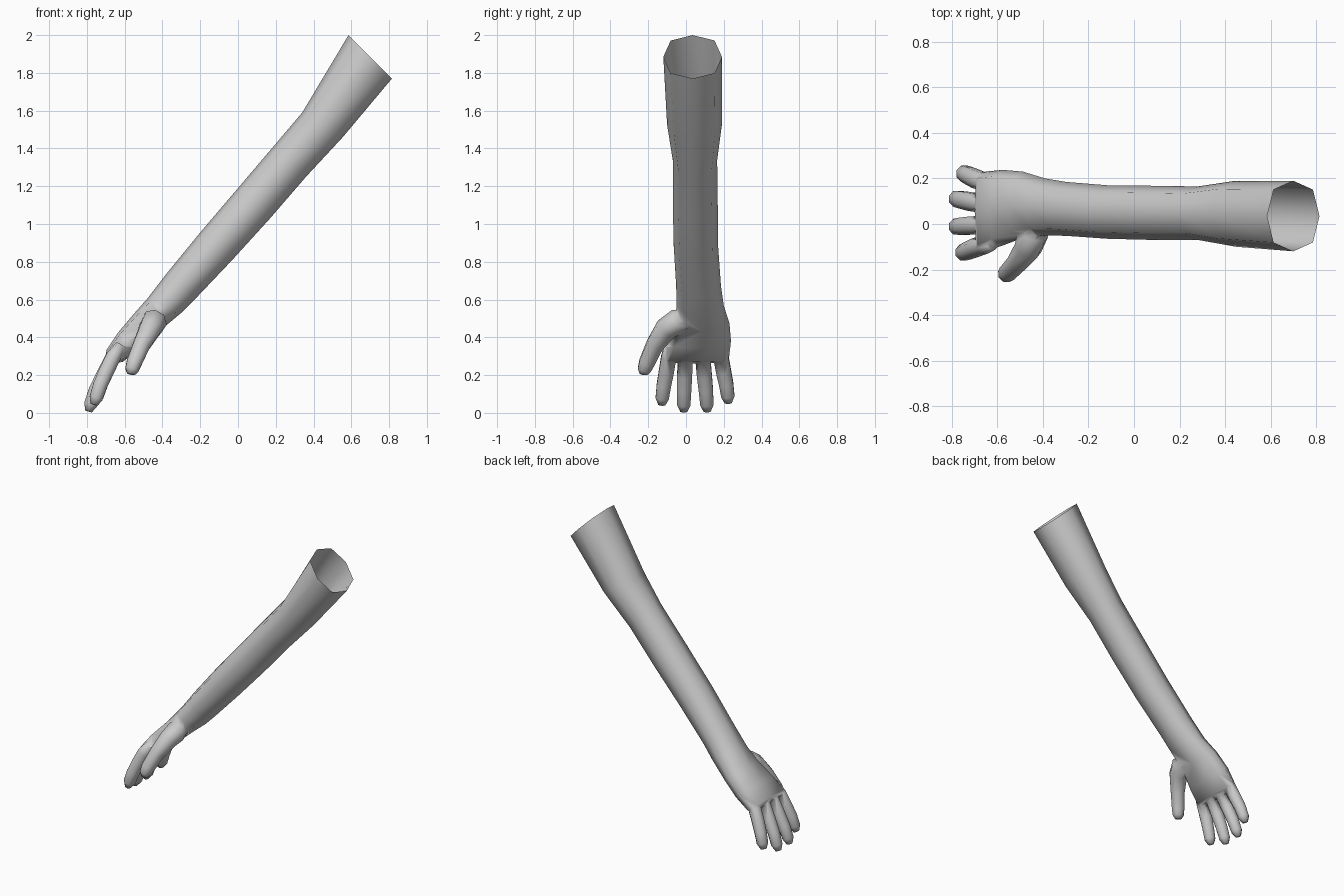
import bpy, bmesh, math
from mathutils import Vector

if "Cube" in bpy.data.objects:
    bpy.data.objects.remove(bpy.data.objects["Cube"])

grey = bpy.data.materials.new("light_grey")
grey.diffuse_color = (0.6, 0.6, 0.6, 1)
grey.use_nodes = True
grey.node_tree.nodes["Principled BSDF"].inputs["Base Color"].default_value = grey.diffuse_color
SIDES = 8


def loft(name, rings):
    """Closed tube through a list of equally sized rings of points."""
    bm = bmesh.new()
    loops = [[bm.verts.new(p) for p in ring] for ring in rings]
    for a, b in zip(loops, loops[1:]):
        for i in range(len(a)):
            j = (i + 1) % len(a)
            bm.faces.new((a[i], a[j], b[j], b[i]))
    bm.faces.new(loops[0])
    bm.faces.new(loops[-1])
    bmesh.ops.recalc_face_normals(bm, faces=bm.faces)
    me = bpy.data.meshes.new(name)
    bm.to_mesh(me)
    bm.free()
    me.materials.append(grey)
    ob = bpy.data.objects.new(name, me)
    bpy.context.collection.objects.link(ob)
    return ob


def section(ux, uz, lx, lz, y0, y1, k):
    """Rounded ring between an upper and a lower point; k squares the corners."""
    up, low = Vector((ux, 0, uz)), Vector((lx, 0, lz))
    mid, half = (up + low) / 2, (up - low) / 2
    pts = []
    for i in range(SIDES):
        a = math.tau * i / SIDES
        f = k / 0.7071 if i % 2 else 1
        p = mid + half * (math.cos(a) * f)
        p.y = (y0 + y1) / 2 + (y1 - y0) / 2 * math.sin(a) * f
        pts.append(p)
    return pts


def digit(name, path):
    """Finger tube along (x, y, z, radius) stations."""
    c = [Vector(p[:3]) for p in path]
    rings = []
    for i, p in enumerate(path):
        d = (c[min(i + 1, len(c) - 1)] - c[max(i - 1, 0)]).normalized()
        u = (Vector((0, 1, 0)) - d * d.y).normalized()
        v = d.cross(u)
        rings.append([c[i] + (u * math.cos(t) + v * math.sin(t)) * p[3]
                      for t in (math.tau * (n + 0.5) / SIDES for n in range(SIDES))])
    return loft(name, rings)


# Arm and palm: upper x,z, lower x,z, y range, squareness
arm = loft("arm", [section(*s) for s in (
    (0.585, 2.00, 0.815, 1.77, -0.12, 0.19, 0.75),
    (0.34, 1.59, 0.555, 1.46, -0.10, 0.19, 0.75),
    (0.20, 1.425, 0.36, 1.25, -0.07, 0.165, 0.74),
    (0.00, 1.19, 0.17, 1.03, -0.07, 0.168, 0.74),
    (-0.20, 0.955, -0.03, 0.81, -0.065, 0.17, 0.74),
    (-0.38, 0.735, -0.22, 0.61, -0.052, 0.185, 0.74),
    (-0.48, 0.605, -0.30, 0.53, -0.05, 0.20, 0.76),
    (-0.555, 0.52, -0.42, 0.43, -0.06, 0.23, 0.78),
    (-0.635, 0.425, -0.52, 0.34, -0.095, 0.238, 0.82),
    (-0.695, 0.335, -0.61, 0.27, -0.12, 0.23, 0.84),
    (-0.70, 0.305, -0.655, 0.262, -0.10, 0.21, 0.84),
)])

# Fingers: root y, tip y, tip shift in x and z
digits = []
for name, ry, ty, dx, dz in (("index_finger", -0.085, -0.128, 0.03, 0.035),
                             ("middle_finger", -0.003, -0.012, 0, 0),
                             ("ring_finger", 0.085, 0.112, 0, 0),
                             ("little_finger", 0.178, 0.224, 0.035, 0.045)):
    stations = ((-0.62, 0.36, 0.0, 0.030), (-0.665, 0.29, 0.15, 0.043),
                (-0.712, 0.20, 0.45, 0.043), (-0.752, 0.12, 0.75, 0.041),
                (-0.78, 0.045, 0.95, 0.038), (-0.792, 0.008, 1.0, 0.020))
    digits.append(digit(name, [(x + dx * t, ry + (ty - ry) * t, z + dz * t, r)
                               for x, z, t, r in stations]))

# Thumb
digits.append(digit("thumb", [
    (-0.43, 0.03, 0.50, 0.045), (-0.445, -0.045, 0.482, 0.070),
    (-0.465, -0.105, 0.445, 0.062), (-0.51, -0.165, 0.36, 0.049),
    (-0.55, -0.208, 0.265, 0.044), (-0.562, -0.221, 0.228, 0.038),
    (-0.567, -0.225, 0.205, 0.022)]))

# Merge the digits into one skin
for d in digits:
    m = arm.modifiers.new(d.name, 'BOOLEAN')
    m.operation, m.solver, m.object = 'UNION', 'EXACT', d
bpy.context.view_layer.objects.active = arm
arm.select_set(True)
for d in digits:
    bpy.ops.object.modifier_apply(modifier=d.name)
for d in digits:
    bpy.data.objects.remove(d)

# Open the upper end of the sleeve and smooth the skin
bm = bmesh.new()
bm.from_mesh(arm.data)
caps = [f for f in bm.faces if f.normal.x > 0.6 and f.normal.z > 0.6
        and f.calc_center_median().z > 1.85 and all(v.co.z > 1.75 for v in f.verts)]
bmesh.ops.delete(bm, geom=caps, context='FACES')
for f in bm.faces:
    f.smooth = True
bm.to_mesh(arm.data)
bm.free()
